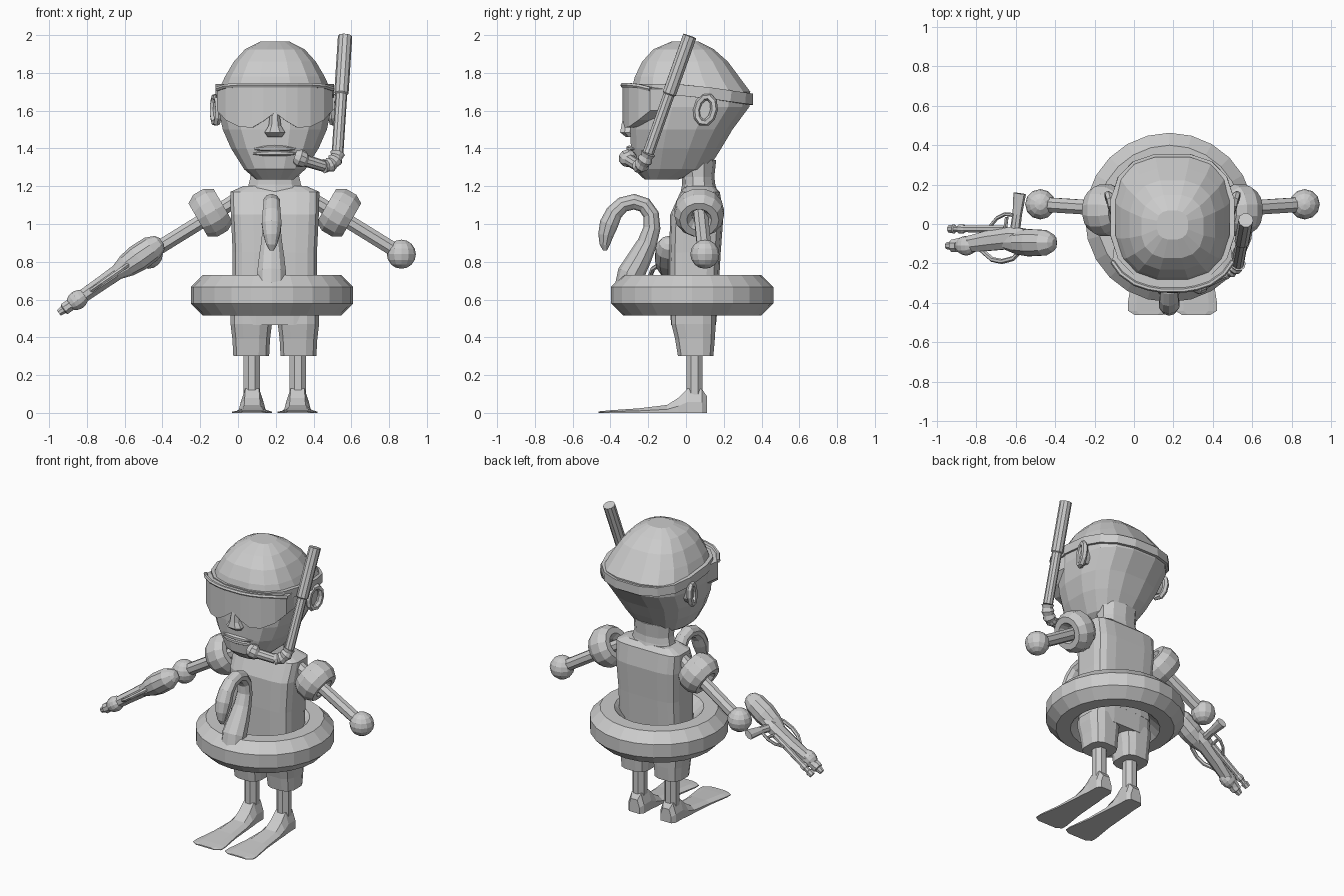
import bpy, bmesh, math
from mathutils import Vector as V

if "Cube" in bpy.data.objects:
    bpy.data.objects.remove(bpy.data.objects["Cube"])

CX = 0.195                      # mirror plane of the figure
grey = bpy.data.materials.new("light grey")
grey.diffuse_color = (0.6, 0.6, 0.6, 1)
grey.use_nodes = True
grey.node_tree.nodes["Principled BSDF"].inputs["Base Color"].default_value = grey.diffuse_color


def finish(name, bm):
    bmesh.ops.recalc_face_normals(bm, faces=bm.faces)
    me = bpy.data.meshes.new(name)
    bm.to_mesh(me)
    bm.free()
    me.materials.append(grey)
    ob = bpy.data.objects.new(name, me)
    bpy.context.collection.objects.link(ob)
    return ob


def loft(name, rings, closed=False):
    """Skin a list of equal-length point rings, capping the ends."""
    bm = bmesh.new()
    rows = [[bm.verts.new(p) for p in r] for r in rings]
    n = len(rows[0])
    pairs = list(zip(rows, rows[1:])) + ([(rows[-1], rows[0])] if closed else [])
    for a, b in pairs:
        for i in range(n):
            j = (i + 1) % n
            bm.faces.new((a[i], a[j], b[j], b[i]))
    if not closed:
        bm.faces.new(rows[0])
        bm.faces.new(rows[-1])
    return finish(name, bm)


def tube(name, pts, radii, n=8, ref=(0, 1, 0), closed=False):
    """Sweep an n-gon along points; a radius may be (along ref, across)."""
    pts, ref, rings = [V(p) for p in pts], V(ref), []
    m = len(pts)
    if not isinstance(radii, list):
        radii = [radii] * m
    for i, p in enumerate(pts):
        if closed:
            t = pts[(i + 1) % m] - pts[i - 1]
        else:
            t = pts[min(i + 1, m - 1)] - pts[max(i - 1, 0)]
        t.normalize()
        u = (ref - t * ref.dot(t)).normalized()
        w = t.cross(u)
        r = radii[i] if isinstance(radii[i], tuple) else (radii[i], radii[i])
        rings.append([p + u * r[0] * math.cos(a) + w * r[1] * math.sin(a)
                      for a in [(k + .5) * math.tau / n for k in range(n)]])
    return loft(name, rings, closed)


def oval(cx, z, hw, yf, yb, n=16, p=2.6):
    """Horizontal superellipse ring."""
    f = lambda c: math.copysign(abs(c) ** (2 / p), c)
    return [V((cx + hw * f(math.cos(a)), (yf + yb) / 2 + (yb - yf) / 2 * f(math.sin(a)), z))
            for a in [(k + .5) * math.tau / n for k in range(n)]]


def ovals(name, rows, cx=CX, n=16, p=2.6):
    return loft(name, [oval(cx, *r, n=n, p=p) for r in rows])


def ball(name, c, r, axis=None, stretch=1.0):
    bm = bmesh.new()
    bmesh.ops.create_uvsphere(bm, u_segments=12, v_segments=8, radius=r)
    if axis:
        q = V(axis).to_track_quat('Z', 'Y')
        for v in bm.verts:
            v.co = q @ V((v.co.x, v.co.y, v.co.z * stretch))
    bmesh.ops.translate(bm, verts=bm.verts, vec=V(c))
    return finish(name, bm)


# Head, neck and torso: (z, half width, front y, back y)
ovals("head", [(1.235, .10, -.22, -.04), (1.29, .165, -.28, .12), (1.40, .235, -.295, .19),
               (1.50, .28, -.30, .25), (1.62, .305, -.30, .34), (1.70, .305, -.295, .345),
               (1.78, .268, -.275, .285), (1.86, .22, -.235, .225), (1.925, .16, -.175, .15),
               (1.965, .08, -.08, .07)])
ovals("neck", [(1.16, .16, -.03, .17), (1.21, .145, -.02, .155), (1.25, .135, -.02, .15),
               (1.34, .14, -.04, .16)], n=10, p=2.2)
ovals("torso", [(.58, .225, -.09, .17), (.85, .225, -.09, .185), (1.05, .235, -.085, .20),
                (1.17, .238, -.03, .18), (1.20, .17, 0, .15)], p=4.5)

# Face: nose and lips
ovals("nose", [(1.46, .04, -.32, -.25), (1.485, .058, -.352, -.25), (1.52, .035, -.345, -.25),
               (1.60, .025, -.33, -.25)], n=8)
for name, z in (("upper_lip", 1.401), ("lower_lip", 1.376)):
    tube(name, [(CX + t, y, z - abs(t) * .03) for t, y in
                ((-.115, -.272), (-.06, -.293), (0, -.300), (.06, -.293), (.115, -.272))],
         [.004, .014, .016, .014, .004], n=6)

# Diving mask: columns of (offset, bottom z, top z, front y), mirrored
half = [(0, 1.59, 1.735, -.335), (.06, 1.545, 1.735, -.335), (.12, 1.51, 1.735, -.325),
        (.19, 1.515, 1.735, -.302), (.26, 1.55, 1.73, -.252), (.305, 1.60, 1.715, -.19)]
cols = [(-t, b, c, y) for t, b, c, y in half[:0:-1]] + half
loft("mask_lens", [[(CX + t, y, b), (CX + t, y, c), (CX + t * .96, y + .1, c), (CX + t * .96, y + .1, b)]
                   for t, b, c, y in cols])
tube("mask_brow", [(CX + t, y, c) for t, b, c, y in cols], .013, n=6, ref=(0, 0, 1))
band = oval(CX, 1.712, .306, -.285, .347)
tube("mask_strap", [V((p.x, p.y, p.z - .15 * max(0, p.y))) for p in band], (.042, .018), n=4,
     ref=(0, 0, 1), closed=True)

# Snorkel: stepped pipe, ribbed elbow, mouthpiece
A, B = V((.567, .02, 1.995)), V((.527, -.20, 1.375))
tube("snorkel_pipe", [A, A.lerp(B, .49), A.lerp(B, .50), B], [.038, .038, .031, .031], n=10)
elbow = [B, (.522, -.208, 1.357), (.514, -.216, 1.34), (.502, -.225, 1.325), (.488, -.233, 1.314),
         (.472, -.241, 1.308), (.455, -.25, 1.306)]
tube("snorkel_elbow", elbow, [.04, .032, .041, .033, .041, .032, .038], n=10)
tube("snorkel_mouthpiece", [elbow[-1], (.36, -.296, 1.335), (.345, -.303, 1.342), (.325, -.31, 1.35),
                            (.30, -.31, 1.358)], [.03, .032, .045, .048, .032], n=10)

# Paired parts, mirrored about the body's centre
for s, side in ((-1, "right"), (1, "left")):
    X = lambda t: CX + s * t
    # Ear rim and inner plate
    rim = [(math.cos(a), math.sin(a)) for a in [k * math.tau / 10 for k in range(10)]]
    tube(side + "_ear", [(X(.312 + .015 * c), .103 + .046 * c + .008 * d, 1.605 + .07 * d)
                         for c, d in rim], .02, n=6, ref=(1, 0, 0), closed=True)
    tube(side + "_ear_inner", [(X(.27), .10, 1.605), (X(.305), .10, 1.605)], (.045, .065))
    # Arm, hand and inflatable armband
    shoulder, hand = V((X(.20), .07, 1.13)), V((X(.67), .10, .84))
    tube(side + "_arm", [shoulder, hand], .04)
    ball(side + "_hand", hand, .077)
    axis = V((s * .86, 0, -.5)).normalized() if s else None
    up, c = axis.cross(V((0, 1, 0))), V((X(.34), .07, 1.06))
    tube(side + "_armband", [c + .085 * (up * math.sin(a) + V((0, 1, 0)) * math.cos(a))
                             for a in [k * math.tau / 14 for k in range(14)]],
         (.083, .05), ref=axis, closed=True)
    # Shorts leg, shin and flipper
    ovals(side + "_shorts_leg", [(.30, .097, -.045, .147), (.39, .102, -.06, .155),
                                 (.47, .112, -.08, .16), (.52, .112, -.08, .16)],
          cx=X(.125), n=12, p=3)
    tube(side + "_shin", [(X(.122), .045, .08), (X(.122), .045, .34)], .047)
    rows = [(.11, .04, .09), (.085, .058, .125), (.01, .06, .13), (-.04, .066, .08), (-.10, .07, .042),
            (-.25, .082, .024), (-.40, .106, .014), (-.44, .105, .01), (-.462, .07, .008)]
    loft(side + "_flipper", [[(X(.12) + hw * k, y, h * f) for k, f in
                              ((-1, 0), (-1, .45), (-.6, 1), (.6, 1), (1, .45), (1, 0))]
                             for y, hw, h in rows])

ovals("shorts_hips", [(.465, .225, -.08, .16), (.64, .23, -.092, .175)], p=4)

# Swim ring with its curved bird neck
tube("swim_ring", [(.18 + .322 * math.cos(a), .033 + .322 * math.sin(a), .623)
                   for a in [k * math.tau / 24 for k in range(24)]],
     (.116, .116), ref=(0, 0, 1), closed=True)
neck = [(-.305, .66, .082), (-.29, .74, .08), (-.245, .82, .07), (-.205, .90, .058), (-.18, .98, .05),
        (-.185, 1.05, .047), (-.22, 1.10, .046), (-.275, 1.118, .046), (-.335, 1.103, .046),
        (-.38, 1.06, .05), (-.408, 1.0, .055), (-.425, .94, .045), (-.43, .89, .03), (-.428, .86, .012)]
tube("bird_neck_and_head", [(.178, y, z) for y, z, r in neck],
     [(r, r * .9) for y, z, r in neck], n=10, ref=(1, 0, 0))

# Water blaster lying on its side: s runs along the barrel, y is its upright axis
L = V((-.82, 0, -.57)).normalized()
SIDE = L.cross(V((0, 1, 0)))
g = lambda s, y: V((-.53, y, .82)) + L * s


def gun(name, pts, radii, n=8, **k):
    return tube(name, [g(*p) for p in pts], radii, n=n, **k)


gun("blaster_tank", [(-.155, -.095), (-.14, -.095), (-.09, -.095), (0, -.095), (.07, -.095), (.15, -.095)],
    [.02, .045, .068, .072, .062, .035], n=10)
gun("blaster_body", [(.03, -.07), (.10, -.07), (.25, -.085), (.36, -.10), (.46, -.11)],
    [(.05, .035), (.06, .045), (.055, .04), (.045, .038), (.035, .03)])
ball("blaster_front_bulb", g(.39, -.11), .05, axis=L, stretch=1.2)
gun("blaster_nozzle", [(.44, -.11), (.475, -.11), (.48, -.11), (.51, -.11)], [.034, .034, .024, .018])
gun("blaster_barrel", [(.15, -.025), (.40, -.025), (.41, -.025), (.43, -.025), (.44, -.025),
                       (.46, -.025), (.465, -.025), (.495, -.025)],
    [.02, .018, .024, .024, .017, .017, .024, .02])
gun("blaster_grip", [(.09, -.04), (.075, .05), (.06, .155)], [(.028, .022), (.026, .02), (.036, .022)],
    ref=L)
gun("blaster_trigger_guard", [(.09, .045), (.15, .05), (.20, .03), (.25, -.02)], .01, n=6, ref=SIDE)
gun("blaster_trigger", [(.15, -.03), (.14, .035)], .01, n=6, ref=SIDE)
gun("blaster_top_handle", [(.06, -.14), (.10, -.175), (.17, -.19), (.23, -.18), (.30, -.13)],
    .013, n=6, ref=SIDE)
